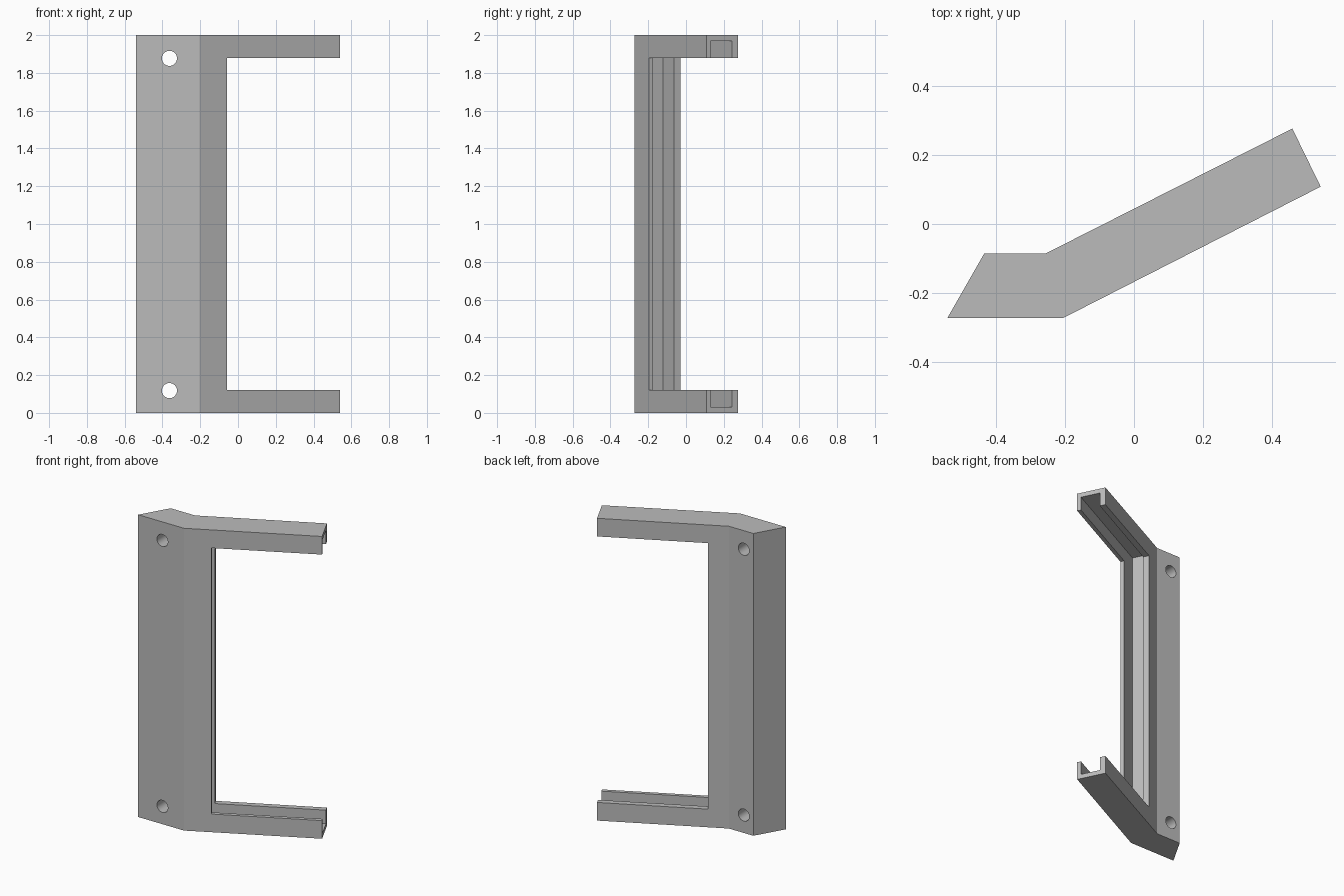
import bpy, bmesh, math
from mathutils import Matrix, Vector

cube = bpy.data.objects.get("Cube")
if cube:
    bpy.data.objects.remove(cube, do_unlink=True)

grey = bpy.data.materials.new("plain grey")
grey.use_nodes = True
grey.diffuse_color = (0.5, 0.5, 0.5, 1)
grey.node_tree.nodes["Principled BSDF"].inputs["Base Color"].default_value = (0.5, 0.5, 0.5, 1)


def make_object(name, bm):
    bmesh.ops.recalc_face_normals(bm, faces=bm.faces)
    mesh = bpy.data.meshes.new(name)
    bm.to_mesh(mesh)
    bm.free()
    mesh.materials.append(grey)
    obj = bpy.data.objects.new(name, mesh)
    bpy.context.collection.objects.link(obj)
    return obj


def box(name, low, high, matrix):
    """Box between two corners given in the slanted arm's own frame."""
    bm = bmesh.new()
    bmesh.ops.create_cube(bm, size=1)
    low, high = Vector(low), Vector(high)
    for v in bm.verts:
        v.co = matrix @ Vector(l + (c + 0.5) * (h - l) for l, h, c in zip(low, high, v.co))
    return make_object(name, bm)


def cut(target, cutter):
    mod = target.modifiers.new("cut", 'BOOLEAN')
    mod.operation = 'DIFFERENCE'
    mod.solver = 'EXACT'
    mod.object = cutter
    bpy.context.view_layer.objects.active = target
    bpy.ops.object.modifier_apply(modifier=mod.name)
    bpy.data.objects.remove(cutter, do_unlink=True)


# Bent bracket: plan outline raised to full height
outline = [(-0.54, -0.272), (-0.205, -0.272), (0.54, 0.108),
           (0.458, 0.276), (-0.255, -0.085), (-0.433, -0.085)]
bm = bmesh.new()
base = bm.faces.new([bm.verts.new((x, y, 0)) for x, y in outline])
raised = bmesh.ops.extrude_face_region(bm, geom=[base])["geom"]
bmesh.ops.translate(bm, vec=(0, 0, 2), verts=[v for v in raised if isinstance(v, bmesh.types.BMVert)])
bracket = make_object("channel_bracket", bm)

# Slanted frame: x runs along the arms, y runs through their thickness
bend, tip = Vector((*outline[1], 0)), Vector((*outline[2], 0))
angle = math.atan2(tip.y - bend.y, tip.x - bend.x)
arm = Matrix.Translation(bend) @ Matrix.Rotation(angle, 4, 'Z')

# Window between the arms, then the panel slot running round its three edges
cut(bracket, box("window_cutter", (0.166, -0.2, 0.12), (1.1, 0.4, 1.88), arm))
cut(bracket, box("slot_cutter", (0.036, 0.025, 0.03), (1.1, 0.15, 1.97), arm))

# Screw holes through the mounting flange
for z in (0.118, 1.877):
    bm = bmesh.new()
    bmesh.ops.create_cone(bm, cap_ends=True, segments=48, radius1=0.04, radius2=0.04, depth=1,
                          matrix=Matrix.Translation((-0.363, 0, z)) @ Matrix.Rotation(math.pi / 2, 4, 'X'))
    cut(bracket, make_object("hole_cutter", bm))

# Smooth hole walls, crisp edges elsewhere
bpy.ops.object.select_all(action='DESELECT')
bracket.select_set(True)
bpy.context.view_layer.objects.active = bracket
bpy.ops.object.shade_smooth_by_angle(angle=math.radians(25))
